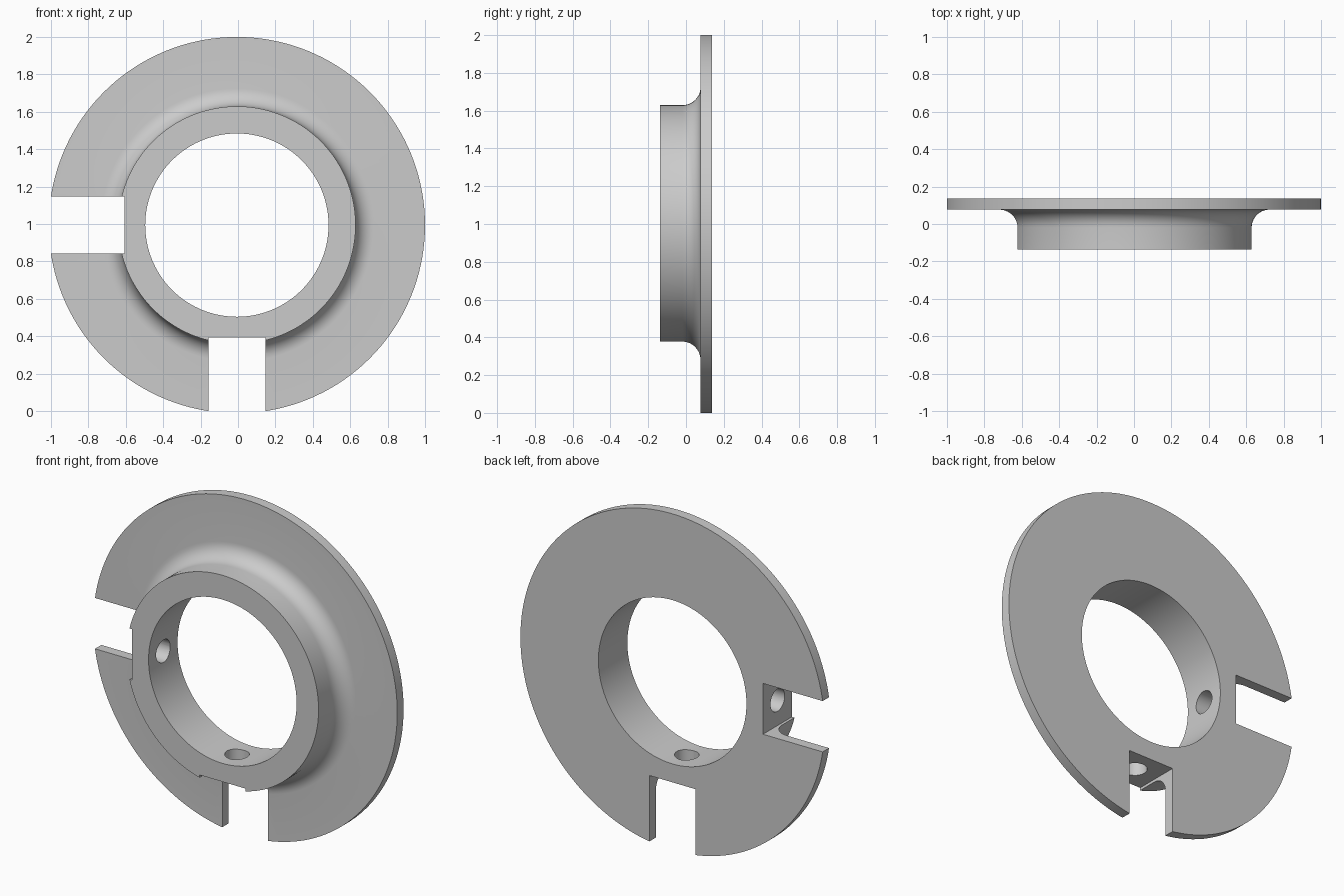
import bpy, bmesh, math
from mathutils import Vector, Matrix

if "Cube" in bpy.data.objects:
    bpy.data.objects.remove(bpy.data.objects["Cube"])

CX, CZ = -0.006, 0.994            # axis of the ring
BORE, HUB, RIM, FILLET = 0.49, 0.635, 1.006, 0.096
FRONT, STEP, BACK = -0.137, 0.077, 0.137
FLAT, SLOT, HOLE = 0.60, 0.152, 0.067
CENTRE = Vector((CX, 0, CZ))

grey = bpy.data.materials.new("grey metal")
grey.diffuse_color = (0.6, 0.6, 0.6, 1)
grey.use_nodes = True
grey.node_tree.nodes["Principled BSDF"].inputs["Base Color"].default_value = grey.diffuse_color


def make_object(name, bm):
    bmesh.ops.recalc_face_normals(bm, faces=bm.faces)
    mesh = bpy.data.meshes.new(name)
    bm.to_mesh(mesh)
    bm.free()
    mesh.materials.append(grey)
    obj = bpy.data.objects.new(name, mesh)
    bpy.context.collection.objects.link(obj)
    return obj


# Flanged collar: closed (radius, y) section turned around the y axis
profile = [(BORE, FRONT), (HUB, FRONT)]
for i in range(11):
    a = math.pi / 2 * i / 10
    profile.append((HUB + FILLET * (1 - math.cos(a)),
                    STEP - FILLET * (1 - math.sin(a))))
profile += [(RIM, STEP), (RIM, BACK), (BORE, BACK)]

bm = bmesh.new()
verts = [bm.verts.new((CX + r, y, CZ)) for r, y in profile]
edges = [bm.edges.new((verts[i - 1], verts[i])) for i in range(len(verts))]
bmesh.ops.spin(bm, geom=verts + edges, cent=CENTRE, axis=(0, 1, 0),
               angle=math.tau, steps=144, use_merge=True)
bmesh.ops.remove_doubles(bm, verts=bm.verts, dist=1e-5)
collar = make_object("flanged_collar", bm)


def cut(name, bm):
    cutter = make_object(name, bm)
    cutter.hide_render = True
    cutter.hide_viewport = True
    mod = collar.modifiers.new(name, 'BOOLEAN')
    mod.operation = 'DIFFERENCE'
    mod.solver = 'EXACT'
    mod.object = cutter
    bpy.context.view_layer.objects.active = collar
    bpy.ops.object.modifier_apply(modifier=name)
    bpy.data.objects.remove(cutter)


# Open slot and radial screw hole, on the left and at the bottom
for side, d in (("left", Vector((-1, 0, 0))), ("bottom", Vector((0, 0, -1)))):
    turn = d.to_track_quat('Z', 'Y').to_matrix().to_4x4()
    bm = bmesh.new()
    size = Vector([0.6 if abs(c) > 0.5 else 2 * SLOT for c in d])
    size.y = 1
    bmesh.ops.create_cube(bm, size=1, matrix=Matrix.Translation(
        CENTRE + d * (FLAT + 0.3)) @ Matrix.Diagonal((*size, 1)))
    cut(side + "_slot_cutter", bm)

    bm = bmesh.new()
    bmesh.ops.create_cone(bm, cap_ends=True, segments=40, radius1=HOLE,
                          radius2=HOLE, depth=0.4,
                          matrix=Matrix.Translation(CENTRE + d * 0.55) @ turn)
    cut(side + "_hole_cutter", bm)

bpy.ops.object.select_all(action='DESELECT')
collar.select_set(True)
bpy.context.view_layer.objects.active = collar
bpy.ops.object.shade_smooth_by_angle(angle=math.radians(30))
